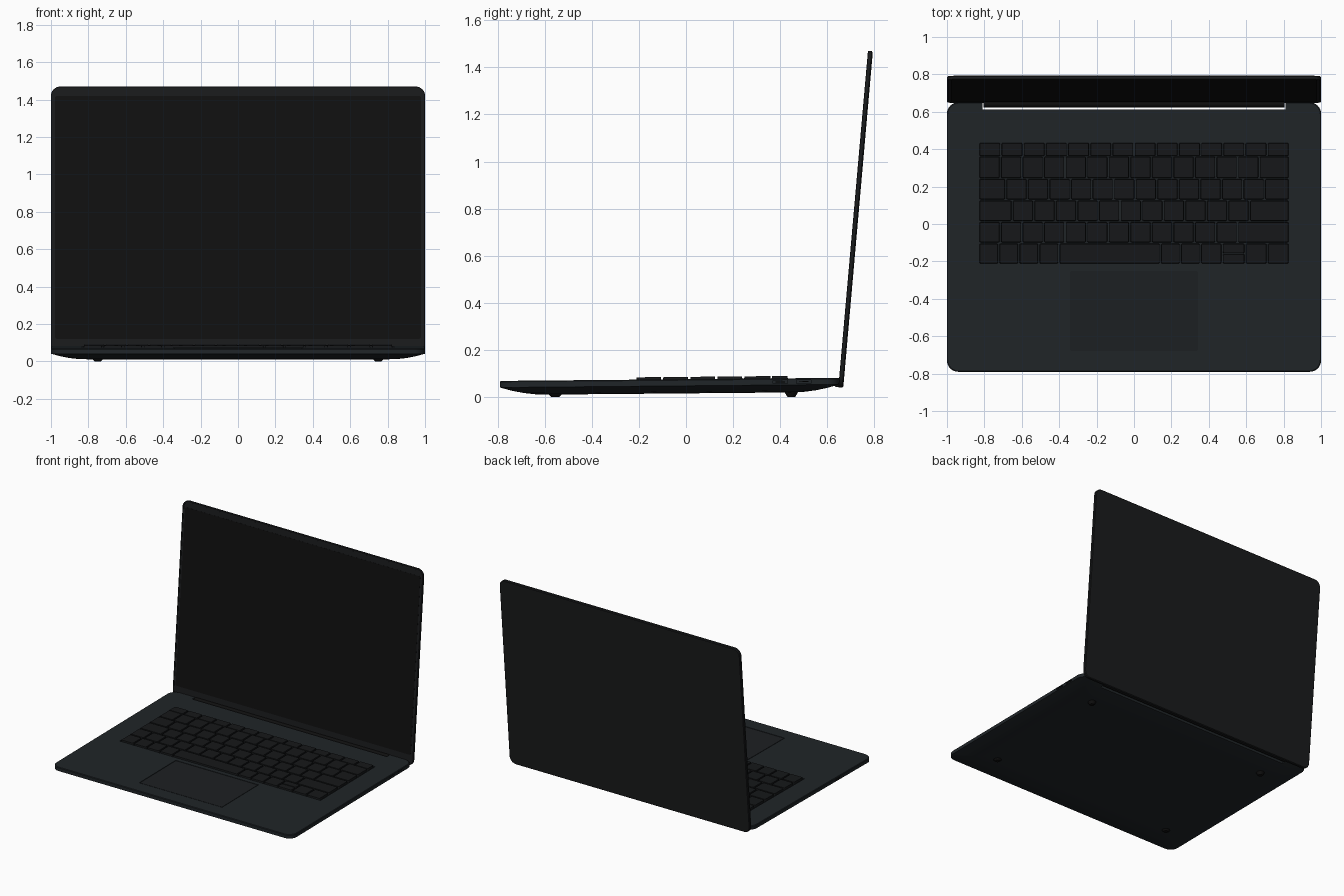
import bpy, bmesh, math
from mathutils import Vector, Matrix

if "Cube" in bpy.data.objects:
    bpy.data.objects.remove(bpy.data.objects["Cube"])

SLOPE, TOP = 0.009, 0.076          # deck rises slightly towards the back


def material(name, rgb):
    m = bpy.data.materials.new(name)
    m.diffuse_color = (*rgb, 1)
    m.use_nodes = True
    m.node_tree.nodes["Principled BSDF"].inputs["Base Color"].default_value = m.diffuse_color
    return m


BODY = material("body_grey", (0.014, 0.018, 0.021))
PAD = material("pad_grey", (0.012, 0.014, 0.016))
LID = material("lid_grey", (0.010, 0.011, 0.012))
BLACK = material("black", (0.005, 0.005, 0.005))
KEY = material("key_black", (0.008, 0.009, 0.010))


def make(name, bm, mat, tilt=False, smooth=True):
    if tilt:
        for v in bm.verts:
            v.co.z += SLOPE * v.co.y
    bmesh.ops.recalc_face_normals(bm, faces=bm.faces)
    mesh = bpy.data.meshes.new(name)
    bm.to_mesh(mesh)
    bm.free()
    ob = bpy.data.objects.new(name, mesh)
    bpy.context.collection.objects.link(ob)
    mesh.materials.append(mat)
    if smooth:
        soften(ob)
    return ob


def activate(ob):
    bpy.ops.object.select_all(action='DESELECT')
    ob.select_set(True)
    bpy.context.view_layer.objects.active = ob


def soften(ob):
    activate(ob)
    bpy.ops.object.shade_smooth_by_angle(angle=math.radians(30))


def rounded(x0, x1, y0, y1, r, z, n=8):
    pts = []
    corners = [(x1 - r, y1 - r), (x0 + r, y1 - r), (x0 + r, y0 + r), (x1 - r, y0 + r)]
    for q, (cx, cy) in enumerate(corners):
        for i in range(n + 1):
            a = (q + i / n) * math.pi / 2
            pts.append(Vector((cx + r * math.cos(a), cy + r * math.sin(a), z)))
    return pts


def loft(bm, rings):
    vs = [[bm.verts.new(p) for p in ring] for ring in rings]
    n = len(vs[0])
    for a, b in zip(vs, vs[1:]):
        for i in range(n):
            bm.faces.new((a[i], a[(i + 1) % n], b[(i + 1) % n], b[i]))
    bm.faces.new(vs[0])
    bm.faces.new(vs[-1])


def slab(bm, x0, x1, y0, y1, z0, z1, r=0.006, taper=0.0, n=3):
    loft(bm, [rounded(x0, x1, y0, y1, r, z0, n),
              rounded(x0 + taper, x1 - taper, y0 + taper, y1 - taper, r, z1, n)])


def box(bm, x0, x1, y0, y1, z0, z1):
    size = Matrix.Diagonal((x1 - x0, y1 - y0, z1 - z0, 1))
    mid = Matrix.Translation(((x0 + x1) / 2, (y0 + y1) / 2, (z0 + z1) / 2))
    bmesh.ops.create_cube(bm, size=1, matrix=mid @ size)


# Base: flat deck, thin straight rim, belly curving inwards
bm = bmesh.new()
section = [(0.22, -0.060), (0.15, -0.058), (0.10, -0.052), (0.05, -0.042),
           (0.0, -0.028), (0.0, -0.004), (0.004, 0.0)]
loft(bm, [rounded(-1 + d, 1 - d, -0.79 + d, 0.65 - d, 0.06, TOP + z) for d, z in section])
base = make("base", bm, BODY, tilt=True, smooth=False)

# Cut hinge notch, keyboard well, trackpad recess and side ports
PORTS = [(0.37, 0.43), (0.47, 0.53)]
bm = bmesh.new()
box(bm, -0.81, 0.81, 0.612, 0.80, -0.05, 0.2)
box(bm, -0.835, 0.835, -0.214, 0.438, TOP - 0.006, 0.2)
box(bm, -0.345, 0.345, -0.682, -0.248, TOP - 0.005, 0.2)
for y0, y1 in PORTS:
    box(bm, 0.98, 1.1, y0, y1, TOP - 0.022, TOP - 0.008)
cutter = make("cutter", bm, BODY, tilt=True, smooth=False)
cutter.hide_render = True
mod = base.modifiers.new("cuts", 'BOOLEAN')
mod.operation, mod.solver, mod.object = 'DIFFERENCE', 'EXACT', cutter
activate(base)
bpy.ops.object.modifier_apply(modifier=mod.name)
bpy.data.objects.remove(cutter)
soften(base)

# Port tongues and the small button on the left side
bm = bmesh.new()
for y0, y1 in PORTS:
    box(bm, 0.975, 0.996, y0 + 0.01, y1 - 0.01, TOP - 0.017, TOP - 0.013)
make("port_tongues", bm, BLACK, tilt=True, smooth=False)
bm = bmesh.new()
box(bm, -1.001, -0.98, -0.40, -0.34, TOP - 0.021, TOP - 0.009)
make("side_button", bm, BLACK, tilt=True, smooth=False)

# Trackpad
bm = bmesh.new()
slab(bm, -0.341, 0.341, -0.678, -0.252, TOP - 0.006, TOP - 0.0005)
make("trackpad", bm, PAD, tilt=True)

# Keyboard rows: back y, front y, key widths (filled evenly to full width)
U = 0.1155
rows = [("function_keys", 0.433, 0.363, [U] * 14),
        ("number_keys", 0.360, 0.246, [U] * 13 + [1.4 * U]),
        ("upper_letter_keys", 0.240, 0.132, [1.25 * U] + [U] * 12 + [1.15 * U]),
        ("middle_letter_keys", 0.125, 0.017, [1.55 * U] + [U] * 11 + [1.85 * U]),
        ("lower_letter_keys", 0.010, -0.098, [U] * 12 + [2.4 * U]),
        ("bottom_keys", -0.105, -0.211, [U] * 4 + [0.585] + [U] * 2 + [1.08 * U] + [0, 1.15 * U, 1.1 * U])]
for name, back, front, widths in rows:
    bm = bmesh.new()
    if 0 in widths:                # the zero marks the split arrow key pair
        widths[widths.index(0)] = -1.15 * U
        widths[-2] = 1.1 * U
    scale = 1.66 / sum(abs(w) for w in widths)
    x, g = -0.83, 0.004
    for w in widths:
        x1 = x + abs(w) * scale
        mid = (back + front) / 2
        spans = [(front, mid - g / 2), (mid + g / 2, back)] if w < 0 else [(front, back)]
        for y0, y1 in spans:
            slab(bm, x + g, x1 - g, y0, y1, TOP - 0.007, TOP + 0.010, taper=0.002)
        x = x1
    make(name, bm, KEY, tilt=True)

# Four feet
bm = bmesh.new()
for sx in (-0.75, 0.75):
    for y, h in ((-0.555, 0.014), (0.447, 0.023)):
        bmesh.ops.create_cone(bm, cap_ends=True, segments=24, radius1=0.016, radius2=0.03,
                              depth=h, matrix=Matrix.Translation((sx, y, h / 2)))
make("feet", bm, BLACK)

# Hinge barrel
bm = bmesh.new()
bmesh.ops.create_cone(bm, cap_ends=True, segments=32, radius1=0.02, radius2=0.02, depth=1.61,
                      matrix=Matrix.Translation((0, 0.644, 0.062)) @ Matrix.Rotation(math.pi / 2, 4, 'Y'))
make("hinge", bm, BLACK)

# Lid: drawn flat (local z faces the user), then stood up leaning back
stand = Matrix.Translation((0, 0.720, 0.755)) @ Matrix.Rotation(math.radians(90 - 5.03), 4, 'X')
H, T = 0.717, 0.0105


def lid_part(name, rings, mat):
    bm = bmesh.new()
    loft(bm, [rounded(-1 + d, 1 - d, -H + lo, H - hi, r, z) for d, lo, hi, r, z in rings])
    bm.transform(stand)
    return make(name, bm, mat)


lid_part("lid", [(0.005, 0.005, 0.005, 0.045, -T), (0, 0, 0, 0.05, -T + 0.005),
                 (0, 0, 0, 0.05, T - 0.002), (0.002, 0.002, 0.002, 0.048, T),
                 (0.010, 0.010, 0.010, 0.04, T), (0.010, 0.010, 0.010, 0.04, T - 0.003)], LID)
lid_part("bezel", [(0.011, 0.011, 0.011, 0.039, T - 0.004), (0.011, 0.011, 0.011, 0.039, T - 0.002)], LID)
lid_part("screen", [(0.022, 0.08, 0.05, 0.01, T - 0.003), (0.022, 0.08, 0.05, 0.01, T - 0.001)], BLACK)
